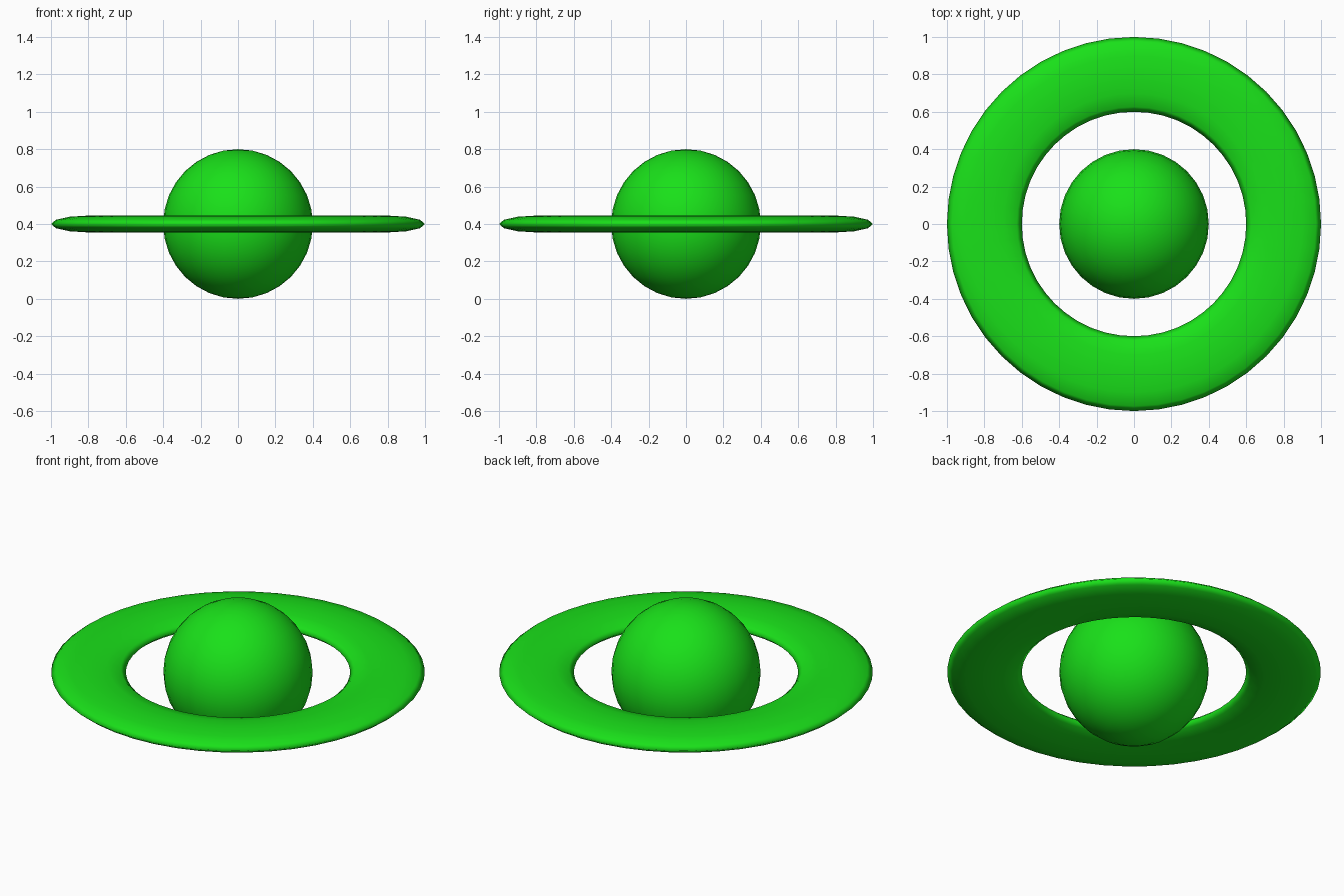
import bpy

if "Cube" in bpy.data.objects:
    bpy.data.objects.remove(bpy.data.objects["Cube"])

CENTER = (0, 0, 0.4)

green = bpy.data.materials.new("green")
green.diffuse_color = (0.01, 0.75, 0.01, 1)
green.use_nodes = True
green.node_tree.nodes["Principled BSDF"].inputs["Base Color"].default_value = green.diffuse_color


def finish(name):
    obj = bpy.context.object
    obj.name = name
    obj.data.materials.append(green)
    bpy.ops.object.shade_smooth()
    return obj


# Round planet body
bpy.ops.mesh.primitive_uv_sphere_add(segments=32, ring_count=16, radius=0.4, location=CENTER)
finish("planet")

# Flattened ring floating around it
bpy.ops.mesh.primitive_torus_add(major_segments=48, minor_segments=12,
                                 major_radius=0.8, minor_radius=0.2, location=CENTER)
ring = finish("planet_ring")
ring.scale.z = 0.225
bpy.ops.object.transform_apply(location=False, rotation=False, scale=True)
